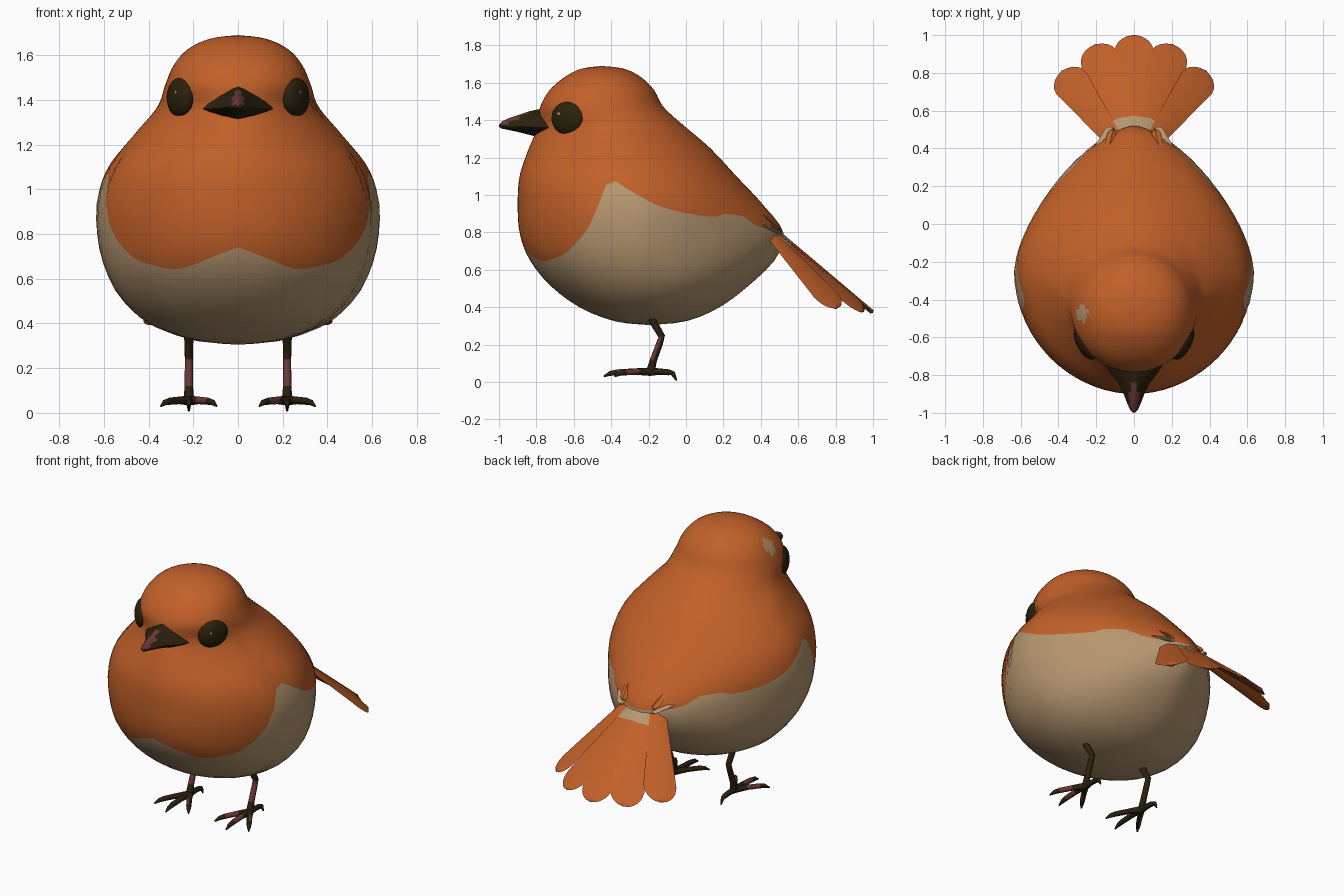
import bpy, bmesh, math
from mathutils import Vector, Matrix

if "Cube" in bpy.data.objects:
    bpy.data.objects.remove(bpy.data.objects["Cube"])

# ---------- materials ----------
def material(name, rgb):
    m = bpy.data.materials.new(name)
    m.diffuse_color = (*rgb, 1)
    m.use_nodes = True
    m.node_tree.nodes["Principled BSDF"].inputs["Base Color"].default_value = m.diffuse_color
    return m

ORANGE = material("orange_plumage", (0.54, 0.118, 0.022))
BEIGE = material("beige_belly", (0.47, 0.31, 0.165))
DARK = material("dark_brown", (0.024, 0.015, 0.004))
MAROON = material("maroon_horn", (0.14, 0.04, 0.035))


# ---------- helpers ----------
def finish(name, bm, mats, angle=60):
    me = bpy.data.meshes.new(name)
    bm.to_mesh(me)
    bm.free()
    for m in mats:
        me.materials.append(m)
    me.shade_smooth()
    me.set_sharp_from_angle(angle=math.radians(angle))
    ob = bpy.data.objects.new(name, me)
    bpy.context.collection.objects.link(ob)
    return ob


def loft(name, rings, mats, rule=lambda i, c, n: 0, angle=60):
    """Skin closed rings; rule(ring index, centre, normal) picks the material."""
    bm = bmesh.new()
    rows = [[bm.verts.new(p) for p in r] for r in rings]
    n = len(rows[0])
    tag = bm.faces.layers.int.new("row")
    for i in range(len(rows) - 1):
        for j in range(n):
            k = (j + 1) % n
            f = bm.faces.new((rows[i][j], rows[i][k], rows[i + 1][k], rows[i + 1][j]))
            f[tag] = i
    bm.faces.new(rows[0])
    bm.faces.new(rows[-1])[tag] = len(rows) - 2
    bmesh.ops.remove_doubles(bm, verts=bm.verts, dist=1e-5)
    bmesh.ops.recalc_face_normals(bm, faces=bm.faces)
    for f in bm.faces:
        f.material_index = rule(f[tag], f.calc_center_median(), f.normal)
    bm.faces.layers.int.remove(tag)
    return finish(name, bm, mats, angle)


def tube(name, pts, radii, mats, rule=lambda i, c, n: 0):
    pts = [Vector(p) for p in pts]
    rings = []
    for i, (p, r) in enumerate(zip(pts, radii)):
        d = (pts[min(i + 1, len(pts) - 1)] - pts[max(i - 1, 0)]).normalized()
        u = d.cross(Vector((1, 0, 0))).normalized()
        v = d.cross(u)
        rings.append([p + r * (math.cos(a) * u + math.sin(a) * v)
                      for a in (k * math.tau / 8 for k in range(8))])
    return loft(name, rings, mats, rule)


def spow(v, e):
    return math.copysign(abs(v) ** e, v)


def linear(table, v):
    for (a, fa), (b, fb) in zip(table, table[1:]):
        if v <= b:
            return fa + (fb - fa) * max(0, (v - a) / (b - a))
    return table[-1][1]


# ---------- body: z, half width, front y, back y, widest y, back and front exponents ----------
PROFILE = [
    (0.305, 0.00, -0.20, -0.20, -0.20, 2.0, 2.0), (0.325, 0.20, -0.38, 0.00, -0.20, 2.0, 2.0),
    (0.40, 0.40, -0.57, 0.18, -0.21, 1.9, 2.0), (0.52, 0.53, -0.73, 0.34, -0.22, 1.8, 2.0),
    (0.66, 0.60, -0.84, 0.48, -0.24, 1.6, 2.0), (0.80, 0.63, -0.89, 0.52, -0.25, 1.52, 1.95),
    (0.95, 0.63, -0.90, 0.41, -0.26, 1.67, 1.95), (1.10, 0.58, -0.89, 0.27, -0.28, 1.77, 1.9),
    (1.25, 0.46, -0.84, 0.13, -0.31, 1.8, 1.75), (1.37, 0.36, -0.79, -0.01, -0.39, 1.9, 1.75),
    (1.47, 0.325, -0.78, -0.12, -0.45, 2.0, 2.1), (1.56, 0.285, -0.73, -0.17, -0.45, 2.0, 2.2),
    (1.63, 0.22, -0.65, -0.24, -0.45, 2.0, 2.1), (1.675, 0.12, -0.56, -0.33, -0.45, 2.0, 2.0),
    (1.69, 0.00, -0.45, -0.45, -0.45, 2.0, 2.0)]
LAST = len(PROFILE) - 1


def body_point(t, a):
    i = min(int(t), LAST - 1)
    s = t - i
    q = [PROFILE[min(max(i + k, 0), LAST)] for k in (-1, 0, 1, 2)]
    z, w, yf, yb, cy, p, pf = (
        0.5 * (2 * b + (c - e) * s + (2 * e - 5 * b + 4 * c - d) * s * s
               + (3 * b - e - 3 * c + d) * s ** 3) for e, b, c, d in zip(*q))
    front = math.sin(a) < 0
    e = 2 / (pf if front else p)
    return Vector((w * spow(math.cos(a), e),
                   cy + (cy - yf if front else yb - cy) * spow(math.sin(a), e), z))


# height of the border between belly and orange plumage, along y
BORDER = [(-0.85, 0.66), (-0.75, 0.64), (-0.65, 0.68), (-0.55, 0.78), (-0.50, 0.86),
          (-0.45, 1.00), (-0.42, 1.065), (-0.39, 1.08), (-0.35, 1.06), (-0.30, 1.02),
          (-0.15, 0.94), (0.0, 0.90), (0.15, 0.88), (0.22, 0.90), (0.30, 0.89), (0.40, 0.82), (0.5, 0.80)]


def above_border(p):
    bump = 0.08 * max(0, 1 - abs(p.x) / 0.25) ** 1.3 if p.y < -0.6 else 0
    return p.z > linear(BORDER, p.y) + bump


COLS, LOW, HIGH = 72, 14, 30
columns = []
for j in range(COLS):
    a = j * math.tau / COLS
    tb = 2.0
    while not above_border(body_point(tb, a)) and tb < 9:
        tb += 0.02
    ts = [tb * k / LOW for k in range(LOW)] + [tb + (LAST - tb) * k / HIGH for k in range(HIGH + 1)]
    columns.append([body_point(t, a) for t in ts])


def body_rule(i, c, n):
    patch = ((c.x + 0.275) / 0.03) ** 2 + ((c.y + 0.475) / 0.045) ** 2 < 1 and c.z > 1.45
    return 1 if i < LOW or patch else 0


loft("body", list(zip(*columns)), [ORANGE, BEIGE], body_rule, 80)

# ---------- beak: y, half width, top, middle, bottom ----------
rings = []
for y, w, top, mid, bot in [(-0.70, 0.18, 1.47, 1.36, 1.295), (-0.79, 0.125, 1.458, 1.36, 1.31),
                            (-0.84, 0.085, 1.447, 1.363, 1.322), (-0.89, 0.058, 1.43, 1.366, 1.335),
                            (-0.95, 0.036, 1.41, 1.368, 1.348), (-0.985, 0.02, 1.392, 1.37, 1.355),
                            (-1.0, 0.003, 1.375, 1.37, 1.365)]:
    ring = []
    for k in range(16):
        c, s = math.cos(k * math.tau / 16), math.sin(k * math.tau / 16)
        ring.append((w * spow(c, 1.6), y, mid + (top - mid if s > 0 else mid - bot) * spow(s, 1.5)))
    rings.append(ring)
loft("beak", rings, [DARK, MAROON],
     lambda i, c, n: int(c.z > 1.38 and abs(c.x) < 0.027 and c.y < -0.83))


# ---------- feathers: diamond section swept from root to rounded tip ----------
def feather(name, root, tip, half, root_half, mats, beige_to=0.0, thick=0.012, tilt=0.0):
    root, tip = Vector(root), Vector(tip)
    d = tip - root
    side = Vector((d.y, -d.x, -tilt)).normalized()
    up = side.cross(d).normalized()
    rings = []
    for t in (0, 0.12, 0.25, 0.4, 0.6, 0.75, 0.84, 0.9, 0.94, 0.97, 0.99, 1):
        w = root_half + (half - root_half) * min(1, t / 0.84)
        if t > 0.84:
            w *= math.sqrt(max(0, 1 - ((t - 0.84) / 0.16) ** 2))
        h = up * thick * (1 if t < 1 else 0)
        p = root + d * t
        rings.append([p - side * w, p + h, p + side * w, p - h])
    return loft(name, rings, mats, lambda i, c, n: int((c - root).dot(d) / d.dot(d) < beige_to), 50)


feather("tail_feather_centre", (0, 0.42, 0.86), (0, 1.0, 0.37), 0.105, 0.035, [ORANGE, BEIGE], 0.25)
for s, label in ((-1, "left"), (1, "right")):
    feather("tail_feather_inner_" + label, (s * 0.04, 0.42, 0.845), (s * 0.205, 0.95, 0.375),
            0.106, 0.04, [ORANGE, BEIGE], 0.25, tilt=s * 0.08)
    feather("tail_feather_outer_" + label, (s * 0.08, 0.41, 0.84), (s * 0.38, 0.81, 0.395),
            0.1, 0.04, [ORANGE, BEIGE], 0.12, tilt=s * 0.08)
    # folded wing tips beside the rump
    feather("wing_tip_upper_" + label, (s * 0.165, 0.28, 1.0), (s * 0.11, 0.5, 0.82),
            0.026, 0.008, [ORANGE])
    feather("wing_tip_lower_" + label, (s * 0.25, 0.33, 0.865), (s * 0.11, 0.51, 0.80),
            0.03, 0.006, [BEIGE])

    # eye and its highlight
    aim = Vector((s * 0.88, -0.47, 0)).normalized()
    along = Vector((-s * 0.47, -0.88, 0)).normalized()
    turn = Matrix((along, Vector((0, 0, 1)), along.cross(Vector((0, 0, 1))))).transposed().to_4x4()
    centre = Vector((s * 0.258, -0.63, 1.41))
    bm = bmesh.new()
    bmesh.ops.create_uvsphere(bm, u_segments=24, v_segments=12, radius=1,
                              matrix=Matrix.Translation(centre) @ turn @ Matrix.Diagonal((0.098, 0.09, 0.046, 1)))
    bmesh.ops.recalc_face_normals(bm, faces=bm.faces)
    finish("eye_" + label, bm, [DARK])
    bm = bmesh.new()
    spot = centre + along * 0.035 + Vector((0, 0, 0.025)) + aim * 0.043
    bmesh.ops.create_circle(bm, cap_ends=True, segments=8, radius=0.008,
                            matrix=Matrix.Translation(spot) @ aim.to_track_quat('Z', 'Y').to_matrix().to_4x4())
    finish("eye_highlight_" + label, bm, [BEIGE])

    # leg with a maroon shin front
    x = s * 0.22
    tube("leg_" + label, [(x, -0.19, 0.37), (x, -0.175, 0.32), (x, -0.13, 0.245), (x, -0.14, 0.21),
                          (x, -0.175, 0.115), (x, -0.19, 0.055)],
         [0.024, 0.02, 0.018, 0.018, 0.019, 0.024], [DARK, MAROON],
         lambda i, c, n: int(n.y < 0.1 and 0.11 < c.z < 0.25))
    # three front toes and one hind toe, each ending in a claw
    for toe, dx, y1, drop in (("inner", -0.125, -0.38, 0.03), ("middle", 0, -0.44, 0.03),
                              ("outer", 0.125, -0.38, 0.03), ("hind", 0, -0.05, 0.008)):
        y0 = -0.19
        path = [(x + s * dx * f, y0 + (y1 - y0) * f, z)
                for f, z in ((0, 0.055), (0.35, 0.056), (0.7, 0.052), (0.86, 0.046), (1, drop))]
        tube("toe_%s_%s" % (toe, label), path, [0.022, 0.017, 0.016, 0.013, 0.004], [DARK, MAROON],
             lambda i, c, n: int(i == 1 and n.x * s > 0.3 and c.y < -0.2))
